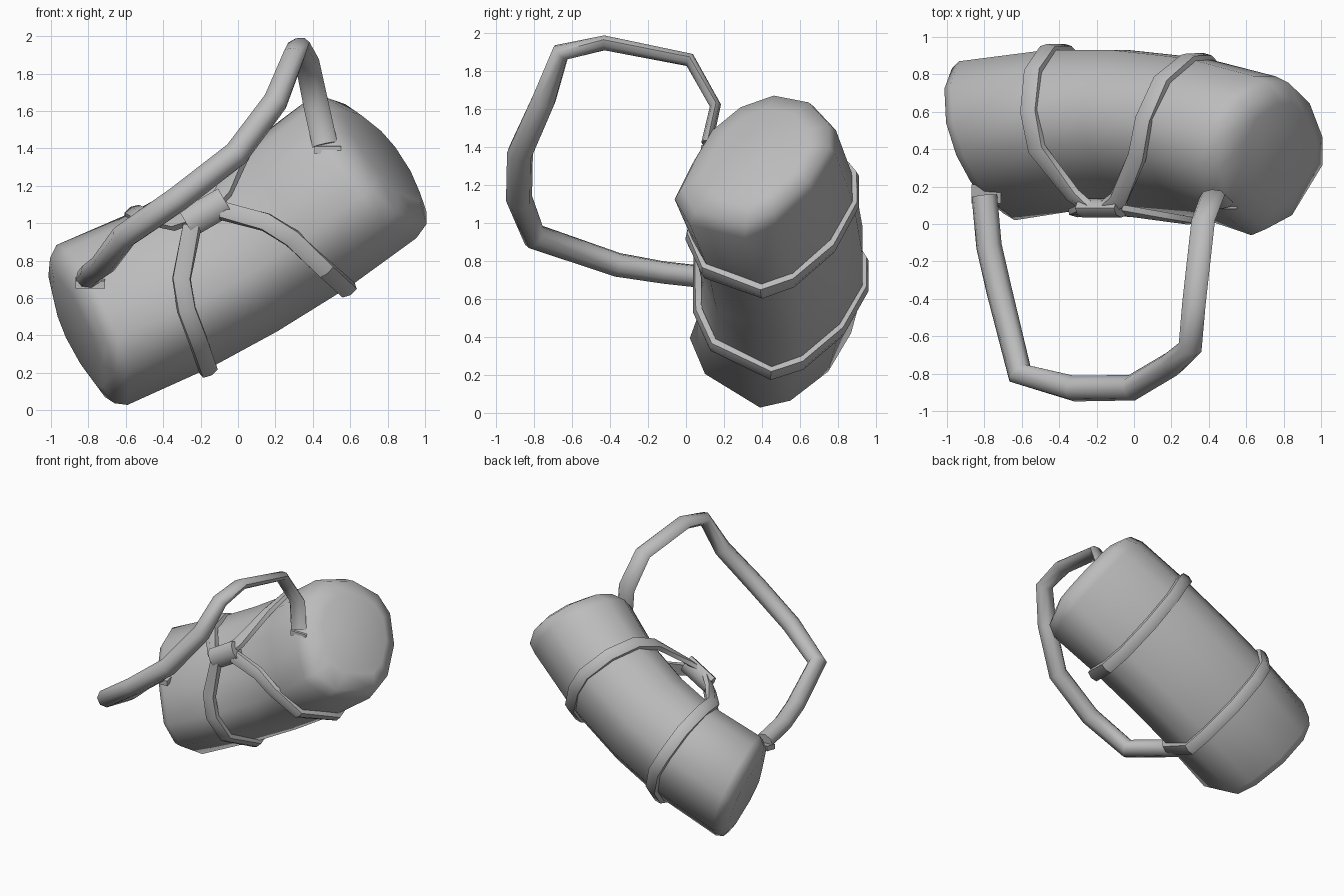
import bpy, bmesh, math
from mathutils import Vector

if "Cube" in bpy.data.objects:
    bpy.data.objects.remove(bpy.data.objects["Cube"])

grey = bpy.data.materials.new("grey_canvas")
grey.diffuse_color = (0.5, 0.5, 0.5, 1)
grey.use_nodes = True
grey.node_tree.nodes["Principled BSDF"].inputs["Base Color"].default_value = grey.diffuse_color
C, S = math.cos(math.radians(30)), 0.5


def place(u, v, w):
    """Bag space (u along the bag, v to the back, w across) to world space."""
    return Vector((C * u - S * w, v, S * u + C * w))


def loft(name, rings, angle=50):
    """Skin a list of equal point rings and close both ends."""
    bm = bmesh.new()
    rows = [[bm.verts.new(p) for p in r] for r in rings]
    n = len(rows[0])
    for a, b in zip(rows, rows[1:]):
        for i in range(n):
            bm.faces.new((a[i], a[(i + 1) % n], b[(i + 1) % n], b[i]))
    bm.faces.new(rows[0])
    bm.faces.new(rows[-1])
    bmesh.ops.recalc_face_normals(bm, faces=bm.faces)
    me = bpy.data.meshes.new(name)
    bm.to_mesh(me)
    bm.free()
    me.materials.append(grey)
    ob = bpy.data.objects.new(name, me)
    bpy.context.collection.objects.link(ob)
    bpy.ops.object.select_all(action='DESELECT')
    ob.select_set(True)
    bpy.context.view_layer.objects.active = ob
    bpy.ops.object.shade_smooth_by_angle(angle=math.radians(angle))
    return ob


def tangents(pts):
    n = len(pts) - 1
    return [(pts[min(i + 1, n)] - pts[max(i - 1, 0)]).normalized() for i in range(n + 1)]


# --- Bag body: rounded section, bent forward and up at both ends
section = [(.07, .66), (.16, .88), (.25, 1.06), (.41, 1.2), (.6, 1.25), (.8, 1.16),
           (.92, .97), (.92, .8), (.8, .57), (.6, .38), (.44, .32), (.15, .47)]


def left_end(v, w):
    return -.43 - .25 * (v - .45) + .15 * (w - .79)


def right_end(v, w):
    return 1.21 + .3 * (v - .5) - .2 * (w - .79)


def body_ring(u_of, dv, dw=0.0, scale=1.0, dome=0.0):
    ring = []
    for v, w in section:
        v, w = .5 + (v - .5) * scale, .79 + (w - .79) * scale
        ring.append(place(u_of(v, w) + dome, v + dv, w + dw))
    return ring


def between(t):
    return lambda v, w: (1 - t) * left_end(v, w) + t * right_end(v, w)


body = [body_ring(left_end, -.05, 0, .68, -.09), body_ring(left_end, -.05, 0, .91, -.06)]
for t, dv, dw in ((0, -.05, 0), (.28, .01, -.05), (.5, .01, -.06), (.76, -.035, -.045), (1, -.13, 0)):
    body.append(body_ring(between(t), dv, dw))
body += [body_ring(right_end, -.13, 0, .92, .09), body_ring(right_end, -.13, 0, .66, .14)]
loft("bag_body", body, 60)


# --- Straps round the body, drawn together at the front clasp
def strap(name, path):
    pts = [place(*p) for p in path]
    rings = []
    for (u, v, w), p, t in zip(path, pts, tangents(pts)):
        out = p - place(u, .5, .75)
        out = (out - t * out.dot(t)).normalized()
        side = t.cross(out)
        rings.append([p + side * a + out * b for a, b in
                      ((-.05, -.02), (-.045, .012), (0, .024), (.045, .012), (.05, -.02))])
    loft(name, rings, 40)


strap("left_strap", [
    (.28, .07, .98), (.09, .06, .76), (.03, .06, .6), (0, .14, .41), (-.03, .45, .255),
    (-.02, .61, .31), (-.01, .82, .51), (0, .94, .75), (0, .94, .92), (.02, .82, 1.12),
    (.045, .6, 1.205), (.07, .4, 1.17), (.22, .15, 1.04), (.32, .08, 1.03)])
strap("right_strap", [
    (.46, .07, .97), (.63, .04, .8), (.71, .02, .65), (.78, .1, .41), (.83, .4, .255),
    (.84, .56, .315), (.86, .77, .51), (.87, .89, .76), (.87, .89, .93), (.82, .77, 1.13),
    (.76, .56, 1.215), (.69, .36, 1.17), (.51, .13, 1.05), (.43, .08, 1.03)])

# --- Clasp: a short rounded wrap along the bag axis
clasp = []
for u in (.26, .38, .5):
    clasp.append([place(u, .085 + .05 * math.sin(a), 1.0 + .08 * math.cos(a))
                  for a in (math.tau * i / 8 for i in range(8))])
loft("strap_clasp", clasp)

# --- Carrying handle: (point, half width, half depth), flat towards the right end
handle = [((-.80, .15, .71), .06, .07), ((-.775, -.12, .74), .06, .07), ((-.72, -.36, .78), .065, .07),
          ((-.61, -.80, .93), .07, .07), ((-.32, -.88, 1.13), .07, .07), ((-.01, -.875, 1.37), .07, .07),
          ((.20, -.75, 1.65), .07, .065), ((.30, -.66, 1.90), .065, .05), ((.32, -.43, 1.95), .065, .04),
          ((.37, .02, 1.86), .065, .035), ((.42, .155, 1.62), .068, .03), ((.465, .11, 1.42), .068, .03)]
handle.reverse()
pts = [Vector(h[0]) for h in handle]
side, rings = Vector((1, 0, 0)), []
for p, t, (_, a, b) in zip(pts, tangents(pts), handle):
    side = (side - t * side.dot(t)).normalized()
    up = t.cross(side)
    rings.append([p + side * a * math.cos(k) + up * b * math.sin(k)
                  for k in (math.tau * i / 8 for i in range(8))])
loft("handle", rings, 60)

# --- Stitched tabs where the handle meets the bag
for name, x, y, z, w in (("left_tab", -.79, .16, .70, .08), ("right_tab", .48, .13, 1.42, .07)):
    loft(name, [[Vector((x + dx * w, y + dy, z + dx * dz + k)) for dy, k in
                 ((-.05, -.03), (-.05, .01), (.05, .03), (.05, -.01))]
                for dx, dz in ((-1, .02), (1, -.02))], 30)
